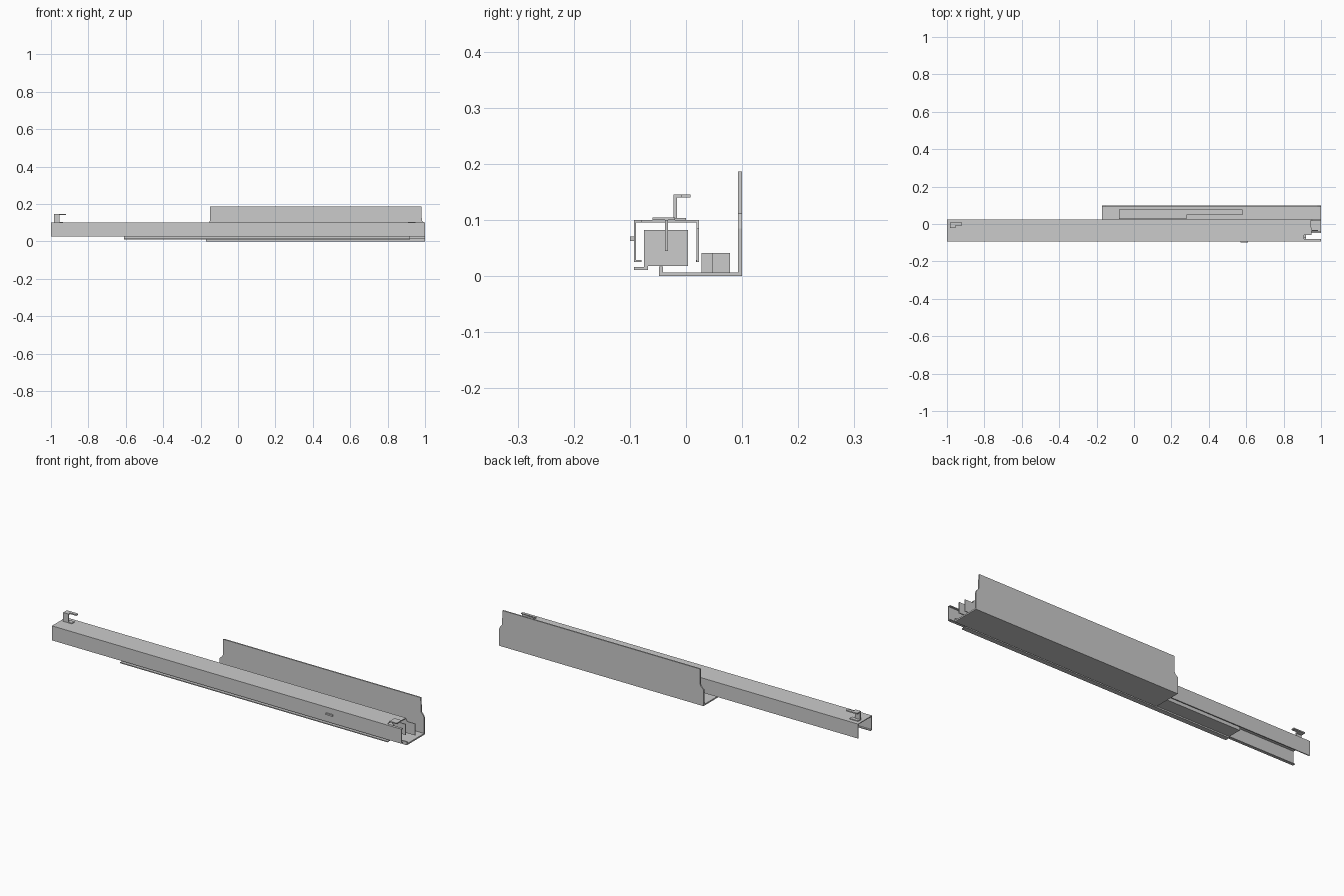
import bpy, bmesh
from mathutils import Vector

if "Cube" in bpy.data.objects:
    bpy.data.objects.remove(bpy.data.objects["Cube"])


def prism(name, pts, axis, a, b):
    """Extrude a closed outline along an axis. x: (y,z)  y: (x,z)  z: (x,y)"""
    place = {'x': lambda p, t: (t, p[0], p[1]),
             'y': lambda p, t: (p[0], t, p[1]),
             'z': lambda p, t: (p[0], p[1], t)}[axis]
    bm = bmesh.new()
    face = bm.faces.new([bm.verts.new(place(p, a)) for p in pts])
    ext = bmesh.ops.extrude_face_region(bm, geom=[face])
    moved = [v for v in ext['geom'] if isinstance(v, bmesh.types.BMVert)]
    step = Vector(place((0, 0), b - a))
    bmesh.ops.translate(bm, verts=moved, vec=step)
    bmesh.ops.recalc_face_normals(bm, faces=bm.faces)
    me = bpy.data.meshes.new(name)
    bm.to_mesh(me)
    bm.free()
    ob = bpy.data.objects.new(name, me)
    bpy.context.collection.objects.link(ob)
    return ob


def box(name, x, y, z):
    return prism(name, [(x[0], y[0]), (x[1], y[0]), (x[1], y[1]), (x[0], y[1])], 'z', *z)


# Outer channel: inverted U with inward bottom lips
Y0, Y1, Z0, Z1, T = -0.093, 0.023, 0.025, 0.100, 0.004
channel = [(Y0, Z1), (Y0, Z0), (Y0 + 0.014, Z0), (Y0 + 0.014, Z0 + T), (Y0 + T, Z0 + T),
           (Y0 + T, Z1 - T), (Y1 - T, Z1 - T), (Y1 - T, Z0 + T), (Y1 - 0.005, Z0 + T),
           (Y1 - 0.005, Z0), (Y1, Z0), (Y1, Z1)]
prism("outer_channel", channel, 'x', -1.0, 0.91)

# Notched front end of the channel: two side walls and part of the top
front = [(Y0, Z0), (Y0 + 0.014, Z0), (Y0 + 0.014, Z0 + T), (Y0 + T, Z0 + T),
         (Y0 + T, Z1 - T), (Y0 + 0.014, Z1 - T), (Y0 + 0.014, Z1), (Y0, Z1)]
prism("channel_front_end", front, 'x', 0.91, 1.0)
prism("channel_back_end", [(0.91, Z0), (1.0, Z0), (1.0, 0.085), (0.955, 0.085), (0.945, Z1), (0.91, Z1)],
      'y', Y1 - T, Y1)
box("channel_top_tongue", (0.91, 0.945), (-0.035, Y1 - T), (Z1 - T, Z1))
box("end_hook_plate", (0.91, 0.95), (-0.060, -0.020), (Z1, 0.105))
box("end_hook_tab", (0.91, 0.985), (-0.037, -0.032), (0.045, Z1))

# Middle slide with its side flange
box("middle_slide", (-0.61, 0.92), (-0.075, 0.004), (0.018, 0.082))
prism("middle_flange", [(-0.093, 0.011), (-0.068, 0.011), (-0.068, 0.018), (-0.075, 0.018),
                        (-0.075, 0.016), (-0.093, 0.016)], 'x', -0.61, 0.92)

# Fixed bracket: floor with a small lip, and the tall side wall
prism("bracket_floor", [(-0.048, 0), (0.10, 0), (0.10, 0.007), (-0.041, 0.007),
                        (-0.041, 0.017), (-0.048, 0.017)], 'x', -0.17, 1.0)
wall = [(-0.17, 0.007), (1.0, 0.007), (1.0, 0.085), (0.995, 0.098), (0.983, 0.112), (0.98, 0.187),
        (-0.15, 0.187), (-0.15, 0.112), (-0.155, 0.098), (-0.17, 0.085)]
prism("bracket_wall", wall, 'y', 0.093, 0.100)

# Stepped damper housing on the bracket floor
prism("damper_housing", [(-0.08, 0.028), (0.28, 0.028), (0.28, 0.047), (0.58, 0.047),
                         (0.58, 0.078), (-0.08, 0.078)], 'z', 0.007, 0.041)

# Rear hook: foot, upright and forward tongue
box("hook_foot", (-0.985, -0.935), (-0.022, 0.0), (Z1, 0.104))
box("hook_upright", (-0.985, -0.955), (-0.022, -0.016), (Z1, 0.146))
prism("hook_tongue", [(-0.985, -0.022), (-0.955, -0.022), (-0.955, -0.008), (-0.92, -0.008),
                      (-0.92, 0.008), (-0.985, 0.008)], 'z', 0.140, 0.146)

# Small stop tab on the channel's front wall
box("stop_tab", (0.57, 0.61), (-0.100, Y0), (0.063, 0.071))
